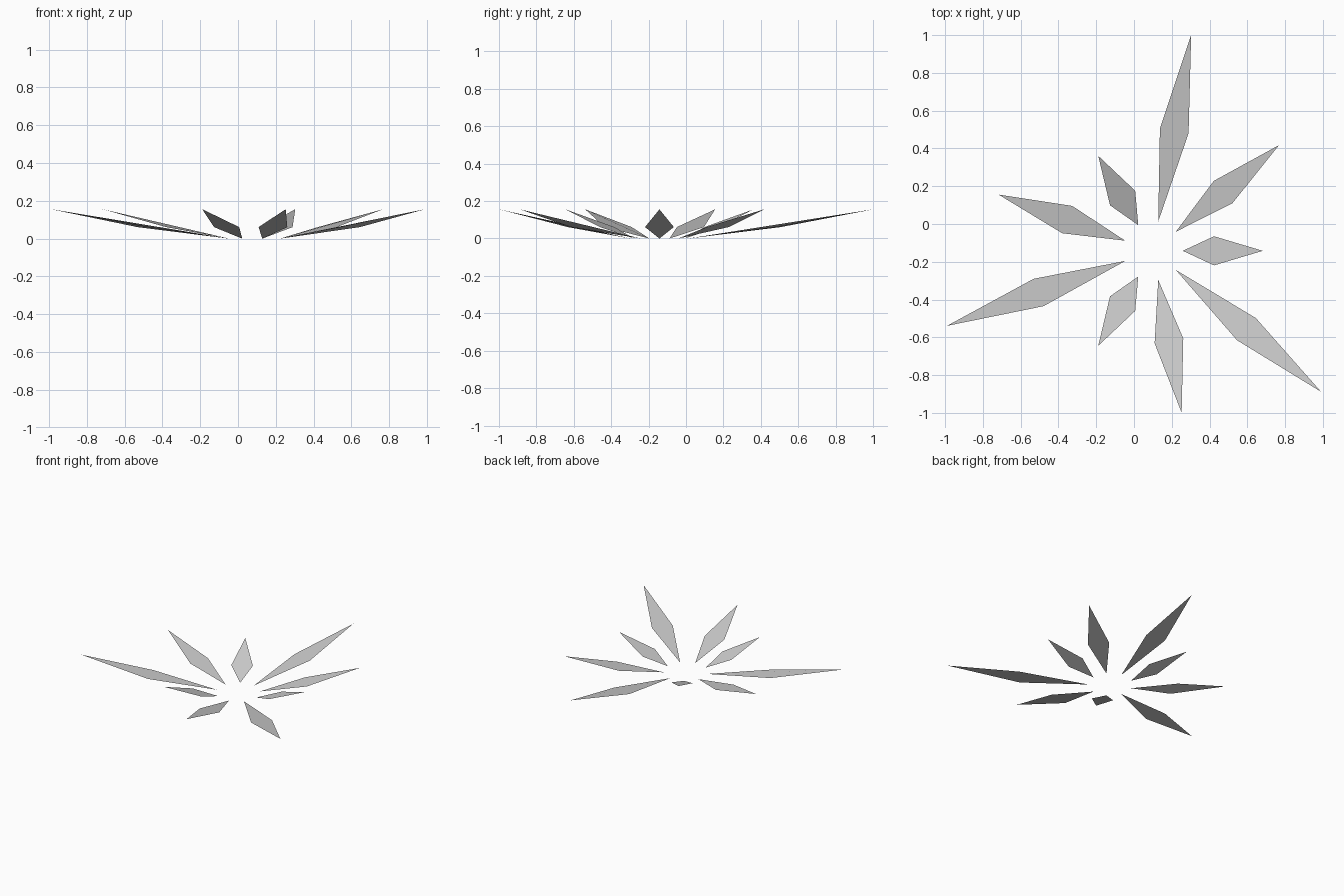
import bpy, math

if "Cube" in bpy.data.objects:
    bpy.data.objects.remove(bpy.data.objects["Cube"])

# Nine flat pointed leaves around a common centre, three repeating lengths
CX, CY = 0.101, -0.142
INNER, HALF_W = 0.157, 0.077
UNIT = 0.2903

mat = bpy.data.materials.new("light grey")
mat.diffuse_color = (0.6, 0.6, 0.6, 1)
mat.use_nodes = True
mat.node_tree.nodes["Principled BSDF"].inputs["Base Color"].default_value = mat.diffuse_color


def leaf(i):
    a = math.radians(40 * i)
    k = 2 + i % 3                      # short, medium, long
    tip, mid = UNIT * k, UNIT * k * 0.5556
    profile = [(INNER, 0, 0), (mid, -HALF_W, 0.061),
               (tip, 0, 0.156), (mid, HALF_W, 0.061)]
    ca, sa = math.cos(a), math.sin(a)
    verts = [(CX + r * ca - w * sa, CY + r * sa + w * ca, z)
             for r, w, z in profile]
    me = bpy.data.meshes.new(f"leaf_{i + 1}")
    me.from_pydata(verts, [], [(0, 1, 2, 3)])
    me.materials.append(mat)
    me.update()
    bpy.context.collection.objects.link(bpy.data.objects.new(me.name, me))


for i in range(9):
    leaf(i)
